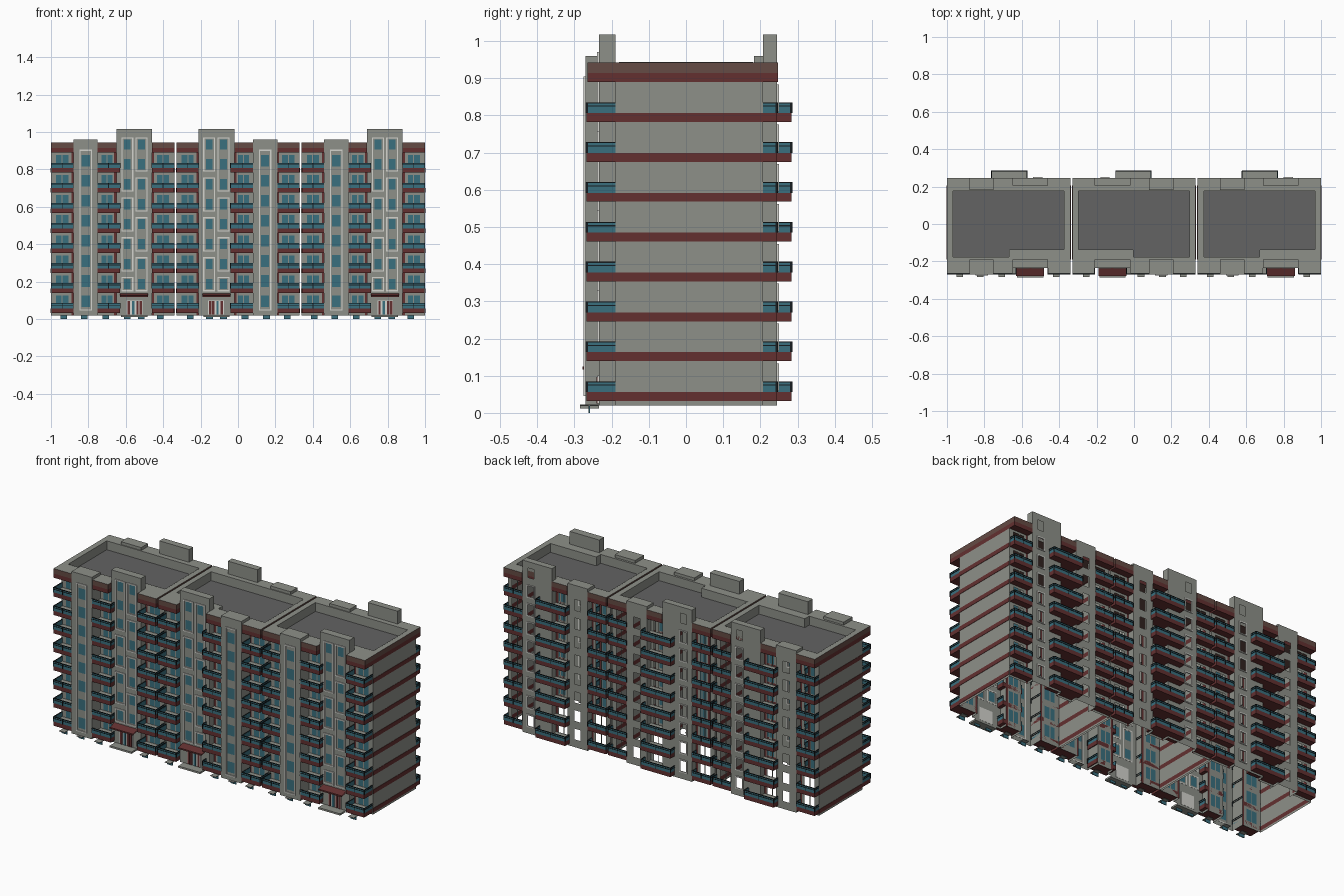
import bpy, bmesh
from mathutils import Vector

if "Cube" in bpy.data.objects:
    bpy.data.objects.remove(bpy.data.objects["Cube"])

# ---- colours (linear) ----
COLOURS = [("wall_grey", (0.27, 0.28, 0.25)), ("band_red", (0.125, 0.030, 0.030)),
           ("attic_brown", (0.13, 0.070, 0.058)), ("glass_teal", (0.042, 0.16, 0.21)),
           ("rail_black", (0.008, 0.012, 0.014)), ("frame_white", (0.66, 0.66, 0.62)),
           ("roof_grey", (0.125, 0.125, 0.125))]
MATS = []
for name, c in COLOURS:
    m = bpy.data.materials.new(name)
    m.diffuse_color = (*c, 1)
    m.use_nodes = True
    m.node_tree.nodes["Principled BSDF"].inputs["Base Color"].default_value = m.diffuse_color
    MATS.append(m)
WALL, RED, BROWN, TEAL, BLACK, WHITE, ROOF = range(7)

# ---- levels ----
PITCH, BASE, ROOF_Z, TOP = 0.1072, 0.02, 0.89, 0.943
BANDS = [(0.032 + PITCH * i, 0.056 + PITCH * i) for i in range(9)]
FRONT, BACK = -0.19, 0.207

parts = {}


def part(name):
    return parts.setdefault(name, bmesh.new())


def quad(bm, pts, mat, out):
    f = bm.faces.new([bm.verts.new(p) for p in pts])
    f.normal_update()
    if f.normal.dot(Vector(out)) < 0:
        f.normal_flip()
    f.material_index = mat


def box(name, xs, ys, zs, mat, top=None):
    bm = part(name)
    x0, x1 = sorted(xs)
    (y0, y1), (z0, z1) = sorted(ys), sorted(zs)
    for x, s in ((x0, -1), (x1, 1)):
        quad(bm, [(x, y0, z0), (x, y1, z0), (x, y1, z1), (x, y0, z1)], mat, (s, 0, 0))
    for y, s in ((y0, -1), (y1, 1)):
        quad(bm, [(x0, y, z0), (x1, y, z0), (x1, y, z1), (x0, y, z1)], mat, (0, s, 0))
    for z, s in ((z0, -1), (z1, 1)):
        quad(bm, [(x0, y0, z), (x1, y0, z), (x1, y1, z), (x0, y1, z)],
             top if s > 0 and top is not None else mat, (0, 0, s))


def panel(name, place, a_cuts, z_cuts, rule, out):
    """Flat wall cut into a grid; rule(a, z) gives a colour, or None for an opening."""
    bm, aa, zz = part(name), sorted(set(a_cuts)), sorted(set(z_cuts))
    for a0, a1 in zip(aa, aa[1:]):
        for z0, z1 in zip(zz, zz[1:]):
            mat = rule((a0 + a1) / 2, (z0 + z1) / 2)
            if mat is not None:
                quad(bm, [place(a0, z0), place(a1, z0), place(a1, z1), place(a0, z1)], mat, out)


def inside(v, spans):
    return any(a < v < b for a, b in spans)


def flat(spans):
    return [v for s in spans for v in s]


def windowed(name, X, y, u0, u1, ztop, cols, rows, glass, strips=()):
    def rule(u, z):
        if inside(u, cols) and inside(z, rows):
            return glass
        return RED if inside(u, strips) else WALL
    panel(name, lambda u, z: (X(u), y, z), [u0, u1] + flat(cols) + flat(strips),
          [BASE, ztop] + flat(rows), rule, (0, y, 0))


def block(name, X, u0, u1, y, yin, ztop, cols, rows, glass):
    """Projecting shaft: windowed face, two sides, cap, and back above the roof."""
    windowed(name, X, y, u0, u1, ztop, cols, rows, glass)
    for u, s in ((u0, -1), (u1, 1)):
        panel(name, lambda a, z: (X(u), a, z), [y, yin], [BASE, ztop], lambda a, z: WALL,
              (X(u) - X((u0 + u1) / 2), 0, 0))
    panel(name, lambda u, z: (X(u), yin, z), [u0, u1], [ROOF_Z, ztop], lambda a, z: WALL, (0, -y, 0))
    quad(part(name), [(X(u0), y, ztop), (X(u1), y, ztop), (X(u1), yin, ztop), (X(u0), yin, ztop)], WALL, (0, 0, 1))


def frame(name, X, u0, u1, z0, z1, y):
    t, ys = 0.006, (y - 0.005, y + 0.001) if y < 0 else (y - 0.001, y + 0.005)
    for us, zs in (((u0, u0 + t), (z0, z1)), ((u1 - t, u1), (z0, z1)),
                   ((u0, u1), (z0, z0 + t)), ((u0, u1), (z1 - t, z1))):
        box(name, [X(u) for u in us], ys, zs, WHITE)


def balconies(tag, X, u0, u1, yin, yout):
    s, xs, t = (1 if yout > 0 else -1), (X(u0), X(u1)), 0.003
    for z0, z1 in BANDS[:8]:
        box(tag + "_balcony_slabs", xs, (yin, yout), (z0, z1), RED, WALL)
        # teal infill on the outer edge and both ends
        rail = tag + "_balcony_rails"
        box(rail, xs, (yout - s * t, yout), (z1, z1 + 0.026), TEAL)
        for u in (u0 + t / 2, u1 - t / 2):
            box(rail, (X(u - t / 2), X(u + t / 2)), (yin, yout - s * t), (z1, z1 + 0.026), TEAL)
        # black handrails and posts
        for h in (0.017, 0.026):
            box(rail, xs, (yout - s * 0.004, yout + s * 0.002), (z1 + h, z1 + h + 0.003), BLACK)
            for u in (u0, u1):
                box(rail, (X(u - 0.002), X(u + 0.002)), (yin, yout), (z1 + h, z1 + h + 0.003), BLACK)
        for u in (u0, (u0 + u1) / 2, u1):
            box(rail, (X(u - 0.0015), X(u + 0.0015)), (yout - s * 0.004, yout + s * 0.002), (z1, z1 + 0.028), BLACK)


W = 0.66
DOORS = [(b + 0.002, b + 0.070) for a, b in BANDS[:8]]
SHAFT_ROWS = [(0.065 + PITCH * i, 0.127 + PITCH * i) for i in range(8)]
TOWER_ROWS = [(0.160 + 0.1067 * i, 0.214 + 0.1067 * i) for i in range(8)]
BAYS = [(0, 0.12, [(0.028, 0.056), (0.062, 0.094)], [(0.11, 0.12)]),
        (0.25, 0.35, [(0.27, 0.297), (0.303, 0.33)], [(0.338, 0.35)]),
        (0.54, W, [(0.568, 0.595), (0.601, 0.632)], [(0.54, 0.552)])]

SECTIONS = [("left", lambda u: -1 + u), ("middle", lambda u: 0.33 - u), ("right", lambda u: 0.34 + u)]
for tag, X in SECTIONS:
    mid = X(W / 2)
    # recessed walls behind the balconies: glazed in front, open at the back
    for u0, u1, cols, strips in BAYS:
        windowed(tag + "_front_wall", X, FRONT, u0, u1, ROOF_Z, cols, DOORS, TEAL, strips)
        windowed(tag + "_back_wall", X, BACK, u0, u1, ROOF_Z, cols, DOORS, None, strips)
    # banded end walls
    for u in (0, W):
        panel(tag + "_end_walls", lambda a, z: (X(u), a, z), [FRONT, BACK], [BASE, ROOF_Z] + flat(BANDS[:8]),
              lambda a, z: RED if inside(z, BANDS) else WALL, (X(u) - mid, 0, 0))
        x_in, x_out = X(u), X(u) + (0.002 if X(u) > mid else -0.002)
        for b in BANDS[:8]:
            box(tag + "_end_bands", (x_in, x_out), (FRONT, BACK), b, RED)
    # stair shafts and window towers
    block(tag + "_front_shaft", X, 0.12, 0.25, -0.27, FRONT, 0.96, [(0.163, 0.208)], SHAFT_ROWS, TEAL)
    block(tag + "_front_tower", X, 0.35, 0.54, -0.234, FRONT, 1.017, [(0.39, 0.426), (0.466, 0.502)], TOWER_ROWS, TEAL)
    block(tag + "_back_shaft", X, 0.12, 0.25, 0.245, 0.183, 0.96, [(0.165, 0.205)], SHAFT_ROWS, None)
    block(tag + "_back_tower", X, 0.35, 0.54, 0.245, BACK, 1.017, [(0.465, 0.505)], SHAFT_ROWS + [(0.925, 0.98)], None)
    # white window surrounds
    frame(tag + "_window_surrounds", X, 0.152, 0.219, 0.045, 0.905, -0.27)
    for c, groups in ((0.408, ((0, 0), (1, 2), (3, 4), (5, 7))), (0.484, ((0, 1), (2, 3), (4, 5), (6, 7)))):
        for a, b in groups:
            frame(tag + "_window_surrounds", X, c - 0.032, c + 0.032, TOWER_ROWS[a][0] - 0.012,
                  TOWER_ROWS[b][1] + 0.01, -0.234)
    for z0, z1 in SHAFT_ROWS:
        frame(tag + "_window_surrounds", X, 0.460, 0.510, z0 - 0.006, z1 + 0.006, 0.245)
    # balconies
    for u0, u1 in ((0.002, 0.12), (0.245, 0.37), (0.54, W - 0.002)):
        balconies(tag + "_front", X, u0, u1, FRONT, -0.268)
    for u0, u1 in ((0.002, 0.12), (0.54, W - 0.002)):
        balconies(tag + "_back", X, u0, u1, BACK, 0.245)
    balconies(tag + "_back", X, 0.238, 0.428, BACK, 0.284)
    # roof deck, parapet and eaves over the balconies
    box(tag + "_roof_deck", (X(0.01), X(W - 0.01)), (FRONT, BACK), (0.889, 0.892), BROWN, ROOF)
    parapet = [(0, 0.03, FRONT, BACK), (0.63, W, FRONT, BACK), (0.03, 0.63, FRONT, -0.18),
               (0.03, 0.63, 0.18, BACK), (0.335, 0.63, -0.18, -0.14)]
    eaves = [(a, b, y, yo) for a, b, _, _ in BAYS for y, yo in ((FRONT, -0.265), (BACK, 0.247))]
    for u0, u1, y0, y1 in parapet + eaves:
        xs = (X(u0), X(u1))
        box(tag + "_parapet", xs, (y0, y1), (ROOF_Z, 0.914), RED)
        box(tag + "_parapet", xs, (y0, y1), (0.914, TOP), BROWN, WALL)
    for us, ys in (((0.03, 0.033), (-0.18, 0.18)), ((0.627, 0.63), (-0.14, 0.18)), ((0.03, 0.63), (0.177, 0.18)),
                   ((0.03, 0.335), (-0.18, -0.177)), ((0.335, 0.63), (-0.14, -0.137)), ((0.332, 0.335), (-0.18, -0.14))):
        box(tag + "_parapet_lining", [X(u) for u in us], ys, (ROOF_Z, TOP + 0.0005), WALL)
    # entrance: door, glass, canopy, porch
    box(tag + "_door", (X(0.405), X(0.49)), (-0.238, -0.233), (0.025, 0.1), WHITE)
    for u in (0.41, 0.433, 0.456, 0.473):
        box(tag + "_door", (X(u), X(u + 0.013)), (-0.241, -0.237), (0.025, 0.096), RED if u < 0.43 or u > 0.44 else TEAL)
    x0, x1 = X(0.37), X(0.52)
    for dz, s in ((0, -1), (0.006, 1)):
        quad(part(tag + "_canopy"), [(x0, -0.278, 0.117 + dz), (x1, -0.278, 0.117 + dz),
                                     (x1, -0.234, 0.13 + dz), (x0, -0.234, 0.13 + dz)], RED, (0, 0, s))
    box(tag + "_canopy", (x0, x1), (-0.278, -0.274), (0.117, 0.125), RED)
    box(tag + "_porch", (X(0.375), X(0.515)), (-0.285, -0.234), (0.012, 0.022), WALL)
    # basement lights below the facade
    for u in (0.05, 0.16, 0.275, 0.39, 0.465, 0.567):
        xs = (X(u), X(u + 0.035))
        box(tag + "_basement_lights", xs, (-0.284, -0.235), (0.018, 0.021), WALL)
        box(tag + "_basement_lights", xs, (-0.262, -0.258), (0, 0.018), TEAL)

# ---- make the objects ----
for name, bm in parts.items():
    bmesh.ops.remove_doubles(bm, verts=bm.verts, dist=1e-6)
    me = bpy.data.meshes.new(name)
    bm.to_mesh(me)
    bm.free()
    for m in MATS:
        me.materials.append(m)
    bpy.context.collection.objects.link(bpy.data.objects.new(name, me))
